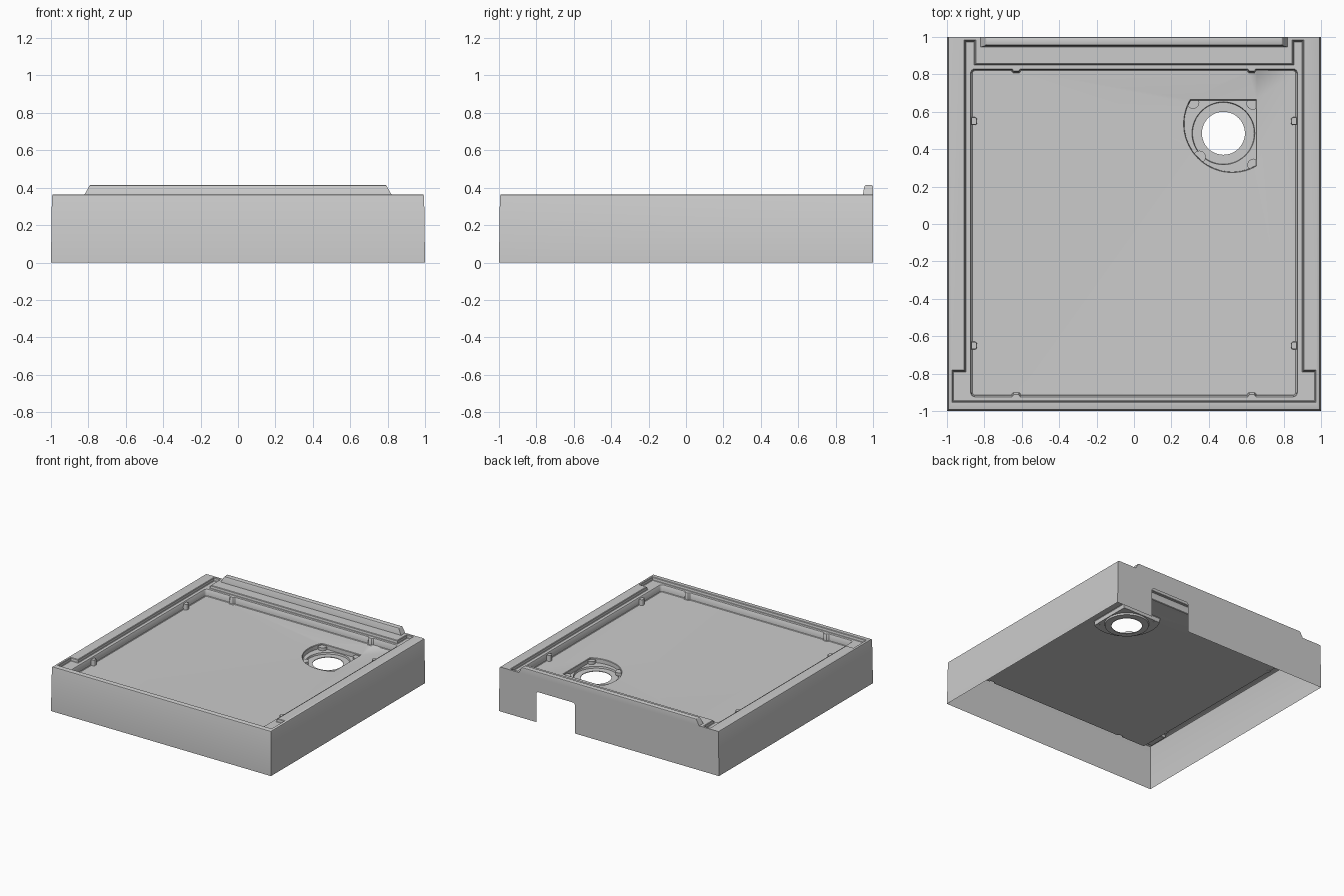
import bpy, bmesh, math
from mathutils import Vector

if "Cube" in bpy.data.objects:
    bpy.data.objects.remove(bpy.data.objects["Cube"])

bm = bmesh.new()


def offset(pts, d):
    """Inset a counter-clockwise outline by d with mitred corners."""
    out, n = [], len(pts)
    for i in range(n):
        p, a, b = Vector(pts[i]), Vector(pts[i - 1]), Vector(pts[(i + 1) % n])
        e, f = (p - a).normalized(), (b - p).normalized()
        n1, n2 = Vector((-e.y, e.x)), Vector((-f.y, f.x))
        out.append(tuple(p + (n1 + n2) * d / max(0.3, 1 + n1.dot(n2))))
    return out


def arc(cx, cy, r, a0, a1, n):
    return [(cx + r * math.cos(math.radians(a0 + (a1 - a0) * i / n)),
             cy + r * math.sin(math.radians(a0 + (a1 - a0) * i / n))) for i in range(n + 1)]


def circle(cx, cy, r, n=48):
    return arc(cx, cy, r, 0, 360, n)[:-1]


def ring(pts, z):
    return [bm.verts.new((x, y, z)) for x, y in pts]


def wall(a, b, skip=()):
    n = len(a)
    for i in range(n):
        if i not in skip:
            j = (i + 1) % n
            bm.faces.new((a[i], a[j], b[j], b[i]))


def steps(pts, levels):
    """Wall through several (inset, z) levels; returns first and last loops."""
    loops = [ring(offset(pts, d), z) for d, z in levels]
    for a, b in zip(loops, loops[1:]):
        wall(a, b)
    return loops[0], loops[-1]


def sheet(*loops):
    """Fill the area between an outer loop and the holes in it."""
    edges = []
    for lp in loops:
        for i, v in enumerate(lp):
            w = lp[(i + 1) % len(lp)]
            edges.append(bm.edges.get((v, w)) or bm.edges.new((v, w)))
    bmesh.ops.triangle_fill(bm, edges=edges, use_beauty=True, normal=(0, 0, 1))


def finish(name, mesh_bm, angle=35):
    mesh = bpy.data.meshes.new(name)
    mesh_bm.to_mesh(mesh)
    mesh_bm.free()
    ob = bpy.data.objects.new(name, mesh)
    bpy.context.collection.objects.link(ob)
    bpy.ops.object.select_all(action='DESELECT')
    ob.select_set(True)
    bpy.context.view_layer.objects.active = ob
    bpy.ops.object.shade_smooth_by_angle(angle=math.radians(angle))
    return ob


def solid(name, levels):
    """Closed stack of (outline, z) levels."""
    b = bmesh.new()
    loops = [[b.verts.new((x, y, z)) for x, y in pts] for pts, z in levels]
    b.faces.new(loops[0][::-1])
    b.faces.new(loops[-1])
    for lo, hi in zip(loops, loops[1:]):
        for i in range(len(lo)):
            j = (i + 1) % len(lo)
            b.faces.new((lo[i], lo[j], hi[j], hi[i]))
    bmesh.ops.recalc_face_normals(b, faces=b.faces)
    return finish(name, b)


# Outer skirt with a slight draft and rounded rim; the back wall stays upright
def skirt(s, z):
    return ring([(-s, -s), (s, -s), (s, 1), (-s, 1)], z)


rings = [skirt(s, z) for s, z in ((1, 0), (0.995, 0.355), (0.992, 0.362), (0.985, 0.365))]
for a, b in zip(rings, rings[1:]):
    wall(a, b, skip=(2,))

# Back wall with the pipe notch
notch = [(0.66, 0), (0.66, 0.238), (0.648, 0.25), (0.322, 0.25), (0.31, 0.238), (0.31, 0)]
bm.faces.new([rings[0][2]] + [bm.verts.new((x, 1, z)) for x, z in notch]
             + [r[3] for r in rings] + [r[2] for r in rings[:0:-1]])

# Ledge outline: side channels, wide front corners, raised bar at the back
half = [(0.97, -0.95), (0.97, -0.785), (0.905, -0.785), (0.905, 0.98),
        (0.85, 0.98), (0.85, 0.855)]
ledge = half + [(-x, y) for x, y in reversed(half)]
ledge_top, ledge_in = steps(ledge, [(-0.004, 0.365), (0, 0.361), (0.003, 0.343), (0.006, 0.340)])
sheet(rings[-1], ledge_top)


# Floor outline: rounded rectangle with small nubs in front and back edges
def nub(x, y, s):
    return [(x + s * u, y + s * v) for u, v in
            ((-0.022, 0), (-0.012, 0.013), (0.012, 0.013), (0.022, 0))]


X, Y0, Y1, R = 0.874, -0.924, 0.83, 0.024
floor = (arc(-X + R, Y0 + R, R, 180, 270, 4) + nub(-0.63, Y0, 1) + nub(0.63, Y0, 1)
         + arc(X - R, Y0 + R, R, 270, 360, 4) + arc(X - R, Y1 - R, R, 0, 90, 4)
         + nub(0.63, Y1, -1) + nub(-0.63, Y1, -1) + arc(-X + R, Y1 - R, R, 90, 180, 4))
floor_top, floor_in = steps(floor, [(0, 0.340), (0.003, 0.336), (0.006, 0.289), (0.010, 0.285)])
sheet(ledge_in, floor_top)

# Drain pocket: circle cut square on two sides; floor falls gently towards it
PC, PR = Vector((0.525, 0.535)), 0.26
pocket = [(0.655, 0.665)] + arc(PC.x, PC.y, PR, 150, 300, 32)
pocket_top, pocket_in = steps(pocket, [(0, 0.268), (0.003, 0.264), (0.004, 0.232)])
sheet(floor_in, pocket_top)

# Drain seat ring and through hole
seat_top, seat_in = steps(circle(0.478, 0.485, 0.168), [(0, 0.232), (0.003, 0.218)])
hole_top, hole_low = steps(circle(0.478, 0.485, 0.115), [(0, 0.218), (0, 0.213)])
sheet(pocket_in, seat_top)
sheet(seat_in, hole_top)

bmesh.ops.recalc_face_normals(bm, faces=bm.faces)
if sum(f.normal.z * f.calc_area() for f in bm.faces) < 0:
    bmesh.ops.reverse_faces(bm, faces=bm.faces)
finish("tray_shell", bm)


# Upstand ridge along the back edge, rounded at its top
def bar(x, y0, y1):
    return [(-x, y0), (x, y0), (x, y1), (-x, y1)]


solid("back_ridge", [(bar(0.82, 0.946, 1), 0.365), (bar(0.797, 0.953, 1), 0.405),
                     (bar(0.793, 0.957, 0.998), 0.412), (bar(0.788, 0.964, 0.992), 0.415)])

# Half-round support lugs along the side edges of the floor
for s in (-1, 1):
    for y in (0.55, -0.65):
        lug = [(0.870, y - 0.021), (0.870, y + 0.021)]
        lug += arc(0.852, y + 0.008, 0.013, 90, 180, 4) + arc(0.852, y - 0.008, 0.013, 180, 270, 4)
        lug = [(s * px, py) for px, py in lug][::s]
        solid("side_lug", [(lug, 0.284), (offset(lug, 0.002), 0.331)])


# Screw bosses in the drain pocket, clipped to the pocket outline
def clip(p):
    v = Vector(p) - PC
    if v.length > PR - 0.004:
        v = v.normalized() * (PR - 0.004)
    v += PC
    return (min(v.x, 0.651), min(v.y, 0.661))


for cx, cy in ((0.315, 0.65), (0.635, 0.645), (0.35, 0.358), (0.64, 0.315)):
    boss = [clip(p) for p in circle(cx, cy, 0.034, 24)]
    solid("drain_boss", [(boss, 0.231), (boss, 0.256)])
